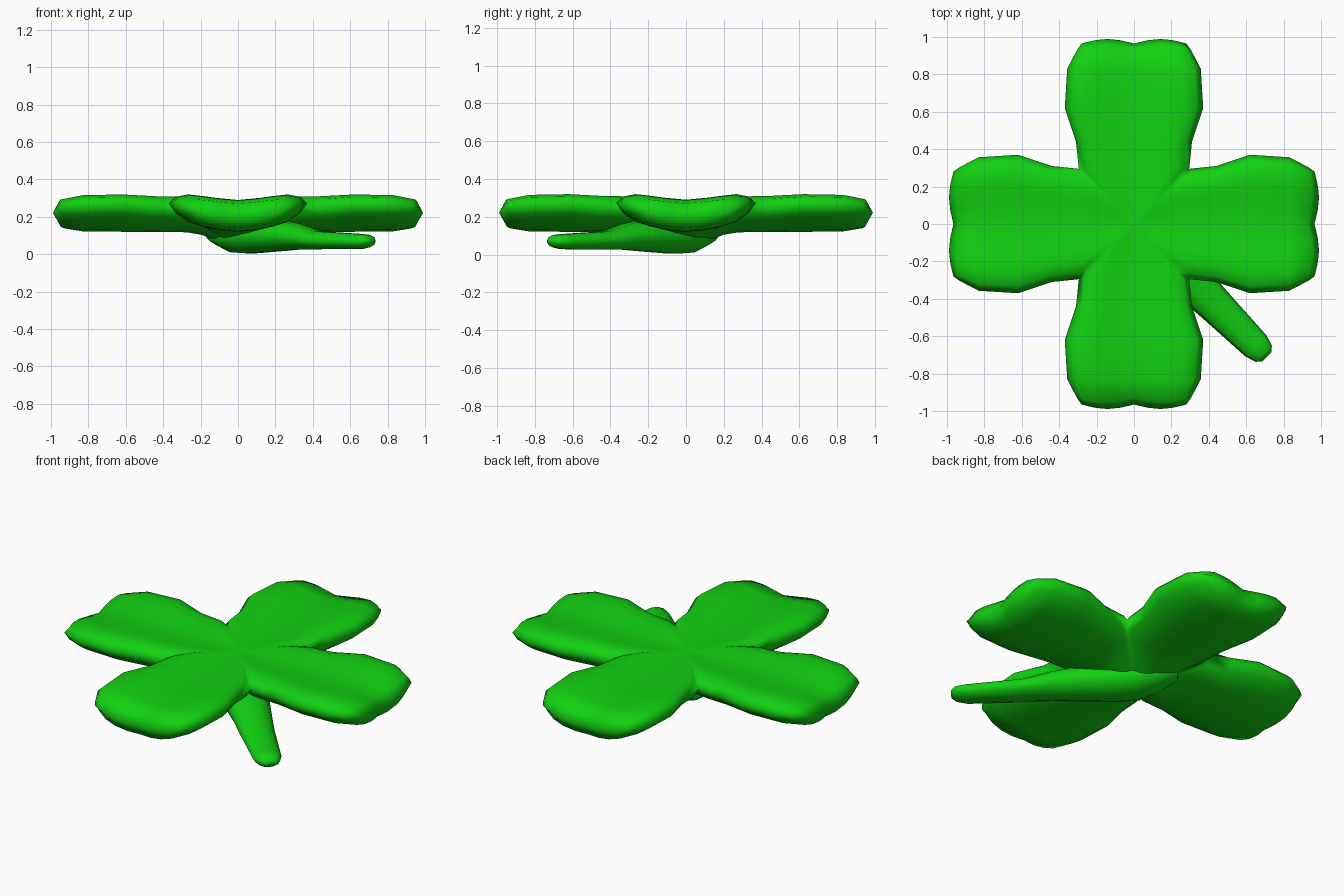
import bpy, bmesh, math
from mathutils import Matrix, Vector

cube = bpy.data.objects.get("Cube")
if cube:
    bpy.data.objects.remove(cube, do_unlink=True)

green = bpy.data.materials.new("clover green")
green.use_nodes = True
colour = (0.006, 0.64, 0.006, 1)
green.diffuse_color = colour
green.node_tree.nodes["Principled BSDF"].inputs["Base Color"].default_value = colour


def finish(bm, name):
    bmesh.ops.remove_doubles(bm, verts=bm.verts, dist=0.0005)
    bmesh.ops.recalc_face_normals(bm, faces=bm.faces)
    for f in bm.faces:
        f.smooth = True
    mesh = bpy.data.meshes.new(name)
    bm.to_mesh(mesh)
    bm.free()
    mesh.materials.append(green)
    obj = bpy.data.objects.new(name, mesh)
    bpy.context.collection.objects.link(obj)
    return obj


# Leaf rows: distance from centre, half width, half thickness, how full the edge is
ROWS = [(0, 0, 0.085, 1), (0.1, 0.1, 0.085, 1), (0.2, 0.2, 0.085, 0.8),
        (0.26, 0.26, 0.085, 0.4), (0.295, 0.295, 0.085, 0), (0.44, 0.31, 0.085, 0),
        (0.62, 0.37, 0.085, 0), (0.83, 0.357, 0.083, 0), (0.93, 0.305, 0.066, 0),
        (0.965, 0.28, 0, 0)]
# Across each leaf: fraction of half width, share of thickness
HALF = [(0, 1), (0.25, 0.99), (0.5, 0.96), (0.72, 0.86), (0.9, 0.52), (1, 0)]
ACROSS = [(-t, p) for t, p in HALF[:0:-1]] + HALF


def leaf_point(row, across, side):
    r, w, thick, edge = row
    t, share = across
    y = t * w
    if r > 0.9:                       # slightly notched tip
        r += 0.024 * math.sin(math.pi * min(1, abs(t))) - 0.0 * t
    mid = 0.205 + 0.065 * (abs(y) / 0.36) ** 1.5
    z = mid + side * thick * (share + (1 - share) * edge)
    if side < 0:                      # swelling where the stem joins
        z -= 0.075 * math.exp(-(r * r + y * y) / 0.025)
    return Vector((r, y, z))


# Four leaves mitred together at the centre
bm = bmesh.new()
for quarter in range(4):
    turn = Matrix.Rotation(quarter * math.pi / 2, 3, 'Z')
    for side in (1, -1):
        grid = [[bm.verts.new(turn @ leaf_point(row, a, side)) for a in ACROSS]
                for row in ROWS]
        for a, b in zip(grid, grid[1:]):
            for i in range(len(ACROSS) - 1):
                bm.faces.new((a[i], b[i], b[i + 1], a[i + 1]))
finish(bm, "leaves")

# Stem: distance along diagonal, half width, bottom, top
STEM = [(-0.24, 0.03, 0.10, 0.16), (-0.13, 0.11, 0.045, 0.18), (-0.02, 0.14, 0.006, 0.2),
        (0.1, 0.14, 0, 0.2), (0.3, 0.125, 0.012, 0.19), (0.45, 0.11, 0.022, 0.165),
        (0.6, 0.098, 0.024, 0.125), (0.92, 0.08, 0.026, 0.11),
        (0.98, 0.062, 0.036, 0.105), (1.005, 0.035, 0.055, 0.085)]
SIDES = 10
bm = bmesh.new()
turn = Matrix.Rotation(-math.pi / 4, 3, 'Z')
rings = []
for d, w, low, high in STEM:
    ring = []
    for i in range(SIDES):
        a = 2 * math.pi * i / SIDES
        ring.append(bm.verts.new(turn @ Vector((
            d, w * math.cos(a), (low + high) / 2 + (high - low) / 2 * math.sin(a)))))
    rings.append(ring)
for a, b in zip(rings, rings[1:]):
    for i in range(SIDES):
        j = (i + 1) % SIDES
        bm.faces.new((a[i], b[i], b[j], a[j]))
bm.faces.new(rings[0])
bm.faces.new(rings[-1])
finish(bm, "stem")
